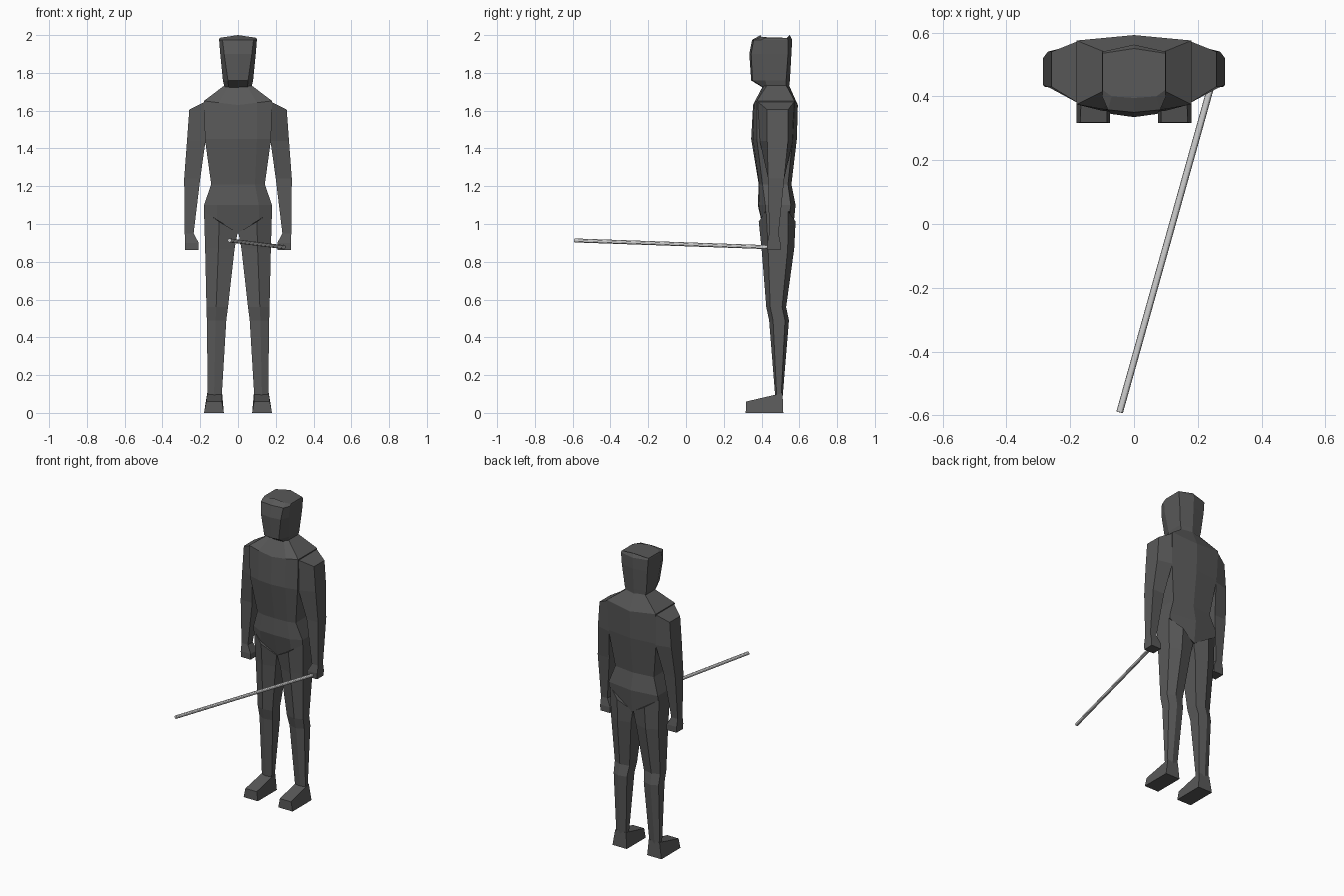
import bpy, bmesh
from mathutils import Vector

if "Cube" in bpy.data.objects:
    bpy.data.objects.remove(bpy.data.objects["Cube"])


def material(name, v):
    m = bpy.data.materials.new(name)
    m.diffuse_color = (v, v, v, 1)
    m.use_nodes = True
    m.node_tree.nodes["Principled BSDF"].inputs["Base Color"].default_value = m.diffuse_color
    return m


dark = material("charcoal", 0.1)
pale = material("pale grey", 0.6)


def loft(name, rings, mat, mirror=False):
    """Skin a list of equal-length point rings and cap both ends."""
    bm = bmesh.new()
    vr = [[bm.verts.new(p) for p in r] for r in rings]
    n = len(rings[0])
    for a, b in zip(vr, vr[1:]):
        for i in range(n):
            j = (i + 1) % n
            bm.faces.new((a[i], a[j], b[j], b[i]))
    bm.faces.new(vr[0])
    bm.faces.new(vr[-1])
    bmesh.ops.recalc_face_normals(bm, faces=bm.faces)
    me = bpy.data.meshes.new(name)
    bm.to_mesh(me)
    bm.free()
    me.materials.append(mat)
    ob = bpy.data.objects.new(name, me)
    bpy.context.collection.objects.link(ob)
    if mirror:
        mod = ob.modifiers.new("mirror", 'MIRROR')
        mod.use_mirror_merge = False
    return ob


def body_ring(z, a, w, front, front_a, side_f, side_b, back, slope=0.0):
    """Symmetric eight-sided section; slope raises z away from the middle."""
    half = [(0, front), (a, front_a), (w, side_f), (w, side_b), (0, back)]
    pts = half + [(-x, y) for x, y in half[3:0:-1]]
    return [(x, y, z + slope * abs(x)) for x, y in pts]


def limb_ring(x0, x1, y0, y1, z0, z1=None, o0=None, o1=None):
    """Four-sided section: inner edge x0, outer edge x1 with its own y and z."""
    z1 = z0 if z1 is None else z1
    o0 = y0 if o0 is None else o0
    o1 = y1 if o1 is None else o1
    return [(x0, y0, z0), (x1, o0, z1), (x1, o1, z1), (x0, y1, z0)]


# Torso, from neck to V-shaped crotch
loft("torso", [
    body_ring(1.735, .045, .07, .41, .415, .43, .53, .545),
    body_ring(1.63, .10, .18, .355, .36, .375, .575, .592, .12),
    body_ring(1.45, .10, .175, .345, .355, .375, .565, .587),
    body_ring(1.21, .09, .142, .385, .388, .405, .54, .558),
    body_ring(1.10, .11, .18, .38, .385, .42, .555, .58),
    body_ring(0.95, .11, .18, .415, .40, .42, .55, .565, .65),
], dark)

# Head with a ridged face and a slightly domed crown
loft("head", [
    body_ring(1.72, .05, .07, .41, .415, .43, .53, .545),
    body_ring(1.76, .053, .08, .345, .352, .42, .53, .55),
    body_ring(1.90, .073, .094, .335, .345, .40, .54, .558),
    body_ring(1.975, .082, .10, .35, .358, .40, .54, .562),
    body_ring(2.0, .07, .098, .395, .40, .42, .535, .55, -.15),
], dark)

# Arms, shoulder to hand
loft("arms", [
    limb_ring(.17, .258, .376, .575, 1.65, 1.605, .43, .54),
    limb_ring(.172, .27, .39, .565, 1.44, 1.44, .43, .54),
    limb_ring(.20, .285, .435, .52, 1.24),
    limb_ring(.235, .282, .44, .49, .95),
    limb_ring(.208, .281, .43, .50, .90),
    limb_ring(.208, .28, .43, .50, .862),
], dark, True)


def leg_ring(x0, x1, y0, y1, z0, z1=None):
    """Six-sided section with soft front and back outer corners."""
    z1 = z0 if z1 is None else z1
    w, d = x1 - x0, y1 - y0
    return [(x0, y0 + d * .12, z0), (x0 + w * .55, y0, (z0 + z1) / 2),
            (x1, y0 + d * .2, z1), (x1, y1 - d * .2, z1),
            (x0 + w * .55, y1, (z0 + z1) / 2), (x0, y1 - d * .12, z0)]


# Legs, hip to ankle
loft("legs", [
    leg_ring(.002, .18, .385, .58, .955, 1.07),
    leg_ring(.018, .174, .40, .573, .87),
    leg_ring(.053, .167, .425, .53, .56),
    leg_ring(.062, .165, .44, .545, .49),
    leg_ring(.086, .16, .472, .512, .09),
], dark, True)

# Feet, wedge shaped
loft("feet", [
    limb_ring(.075, .18, .316, .515, 0),
    [(.085, .318, .06), (.168, .318, .06), (.163, .47, .103),
     (.163, .511, .103), (.084, .511, .103), (.084, .47, .103)][0:2]
    + [(.163, .511, .105), (.084, .511, .105)],
], dark, True)

# Thin staff held in one hand
tip, grip = Vector((-.045, -.59, .913)), Vector((.245, .445, .877))
axis = grip - tip
bpy.ops.mesh.primitive_cylinder_add(
    vertices=12, radius=.0105, depth=axis.length, location=(tip + grip) / 2,
    rotation=axis.to_track_quat('Z', 'Y').to_euler())
staff = bpy.context.object
staff.name = "staff"
staff.data.materials.append(pale)
bpy.ops.object.shade_smooth_by_angle()
